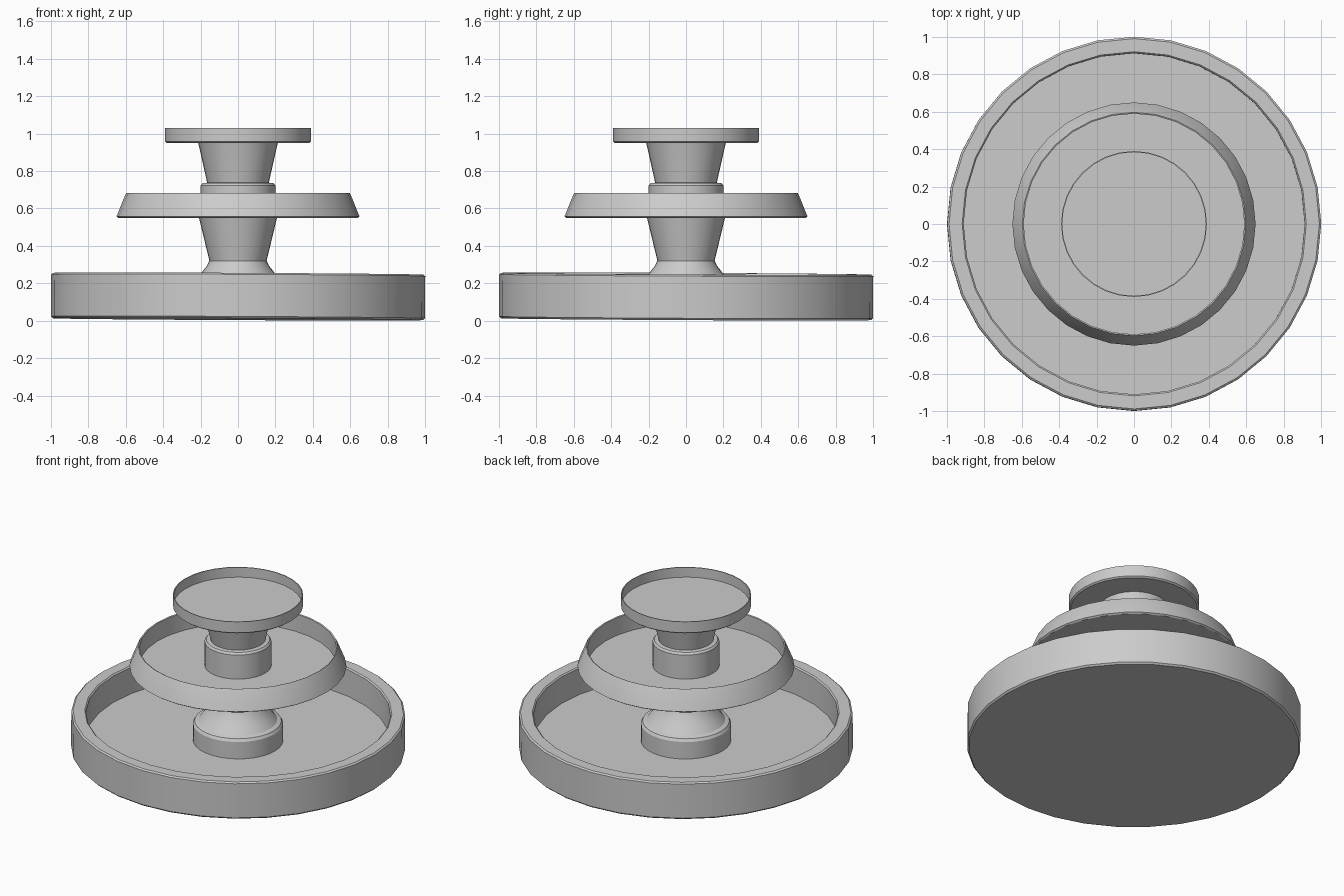
import bpy, bmesh
from math import sin, cos, tau, radians

if "Cube" in bpy.data.objects:
    bpy.data.objects.remove(bpy.data.objects["Cube"])

SIDES = 32


def lathe(name, profile):
    """Spin a list of (radius, z) points around z; radius 0 makes a centre point."""
    bm = bmesh.new()
    rings = []
    for r, z in profile:
        if r == 0:
            rings.append([bm.verts.new((0, 0, z))] * SIDES)
        else:
            rings.append([bm.verts.new((r * cos(tau * i / SIDES), r * sin(tau * i / SIDES), z))
                          for i in range(SIDES)])
    for a, b in zip(rings, rings[1:]):
        for i in range(SIDES):
            j = (i + 1) % SIDES
            corners = list(dict.fromkeys((a[i], a[j], b[j], b[i])))
            bm.faces.new(corners)
    bmesh.ops.recalc_face_normals(bm, faces=bm.faces[:])
    mesh = bpy.data.meshes.new(name)
    bm.to_mesh(mesh)
    bm.free()
    obj = bpy.data.objects.new(name, mesh)
    bpy.context.collection.objects.link(obj)
    bpy.ops.object.select_all(action='DESELECT')
    obj.select_set(True)
    bpy.context.view_layer.objects.active = obj
    bpy.ops.object.shade_smooth_by_angle(angle=radians(30))
    return obj


# Wide ground basin with a flat rim, leaning very slightly
basin = lathe("base_basin", [
    (0, 0), (0.99, 0), (1.0, 0.01), (1.0, 0.235), (0.99, 0.243),
    (0.92, 0.243), (0.912, 0.235), (0.912, 0.06), (0, 0.06)])
basin.location.z = 0.008
basin.rotation_euler = (-0.005, 0.005, 0)

# Lower pedestal: drum foot, narrow neck, flared top
lathe("lower_pedestal", [
    (0, 0.05), (0.27, 0.05), (0.27, 0.18), (0.26, 0.197), (0.235, 0.205),
    (0.2, 0.25), (0.165, 0.295), (0.153, 0.32), (0.205, 0.535), (0.21, 0.555), (0, 0.555)])

# Middle tray with inward leaning wall
lathe("middle_tray", [
    (0, 0.55), (0.64, 0.55), (0.65, 0.557), (0.602, 0.675), (0.597, 0.683),
    (0.59, 0.68), (0.59, 0.563), (0, 0.563)])

# Upper pedestal
lathe("upper_pedestal", [
    (0, 0.555), (0.2, 0.555), (0.2, 0.722), (0.19, 0.735), (0.165, 0.738),
    (0.208, 0.93), (0.215, 0.955), (0, 0.955)])

# Small top dish with a thin rim
lathe("top_dish", [
    (0, 0.95), (0.38, 0.95), (0.39, 0.958), (0.39, 1.03),
    (0.384, 1.03), (0.384, 0.965), (0, 0.965)])
